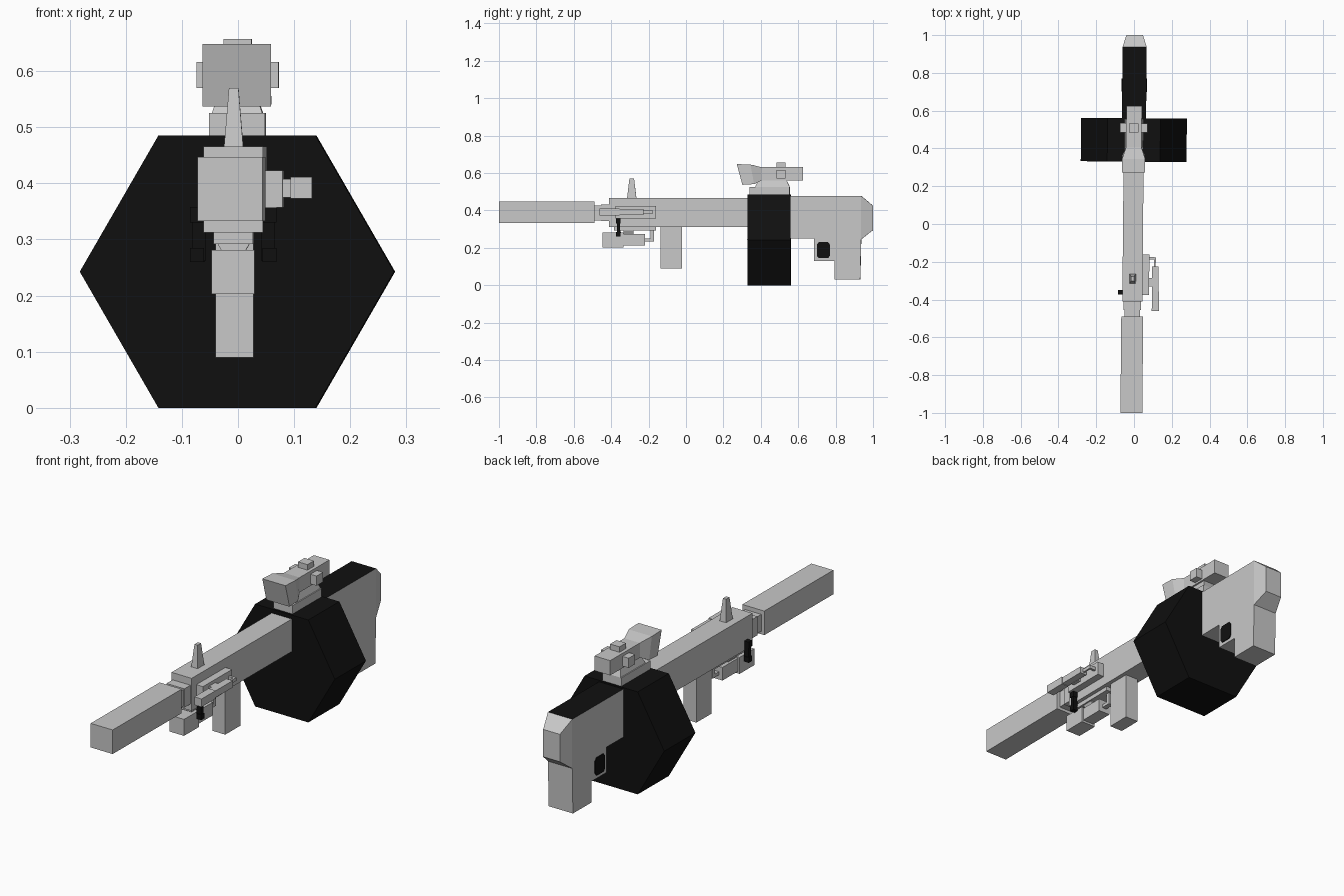
import bpy, bmesh
from math import radians
from mathutils import Matrix, Vector

cube = bpy.data.objects.get("Cube")
if cube:
    bpy.data.objects.remove(cube, do_unlink=True)


def material(name, value):
    m = bpy.data.materials.new(name)
    m.use_nodes = True
    colour = (value, value, value, 1)
    m.diffuse_color = colour
    m.node_tree.nodes["Principled BSDF"].inputs["Base Color"].default_value = colour
    return m


GREY = material("light grey", 0.58)
BLACK = material("black", 0.005)
# The whole prop is turned very slightly about z
PLACE = Matrix.Translation((-0.005, 0, 0)) @ Matrix.Rotation(-0.009, 4, "Z")


def finish(name, bm, *mats):
    bmesh.ops.recalc_face_normals(bm, faces=bm.faces)
    mesh = bpy.data.meshes.new(name)
    bm.to_mesh(mesh)
    bm.free()
    for m in mats or (GREY,):
        mesh.materials.append(m)
    obj = bpy.data.objects.new(name, mesh)
    obj.matrix_world = PLACE
    bpy.context.collection.objects.link(obj)
    return obj


def block(name, x, y, z, top=(1, 1), mat=GREY):
    """Box between limits; its top face may be scaled in x and y."""
    bm = bmesh.new()
    bmesh.ops.create_cube(bm, size=1)
    for v in bm.verts:
        if v.co.z > 0:
            v.co.x *= top[0]
            v.co.y *= top[1]
        v.co = Vector([(a + b) / 2 + c * (b - a) for (a, b), c in zip((x, y, z), v.co)])
    return finish(name, bm, mat)


def mid(h):
    return (-h, h)


def loft(name, sections):
    """Rectangular sections along y: (y top, y bottom, half width, z low, z high)."""
    bm = bmesh.new()
    rings = [[bm.verts.new(p) for p in ((-w, yb, lo), (w, yb, lo), (w, yt, hi), (-w, yt, hi))]
             for yt, yb, w, lo, hi in sections]
    bm.faces.new(rings[0])
    bm.faces.new(rings[-1])
    for a, b in zip(rings, rings[1:]):
        for i in range(4):
            j = (i + 1) % 4
            bm.faces.new((a[i], a[j], b[j], b[i]))
    return finish(name, bm)


def prism(name, outline, w, *mats, black_top=False):
    """Side outline in y and z, extruded across x."""
    bm = bmesh.new()
    face = bm.faces.new([bm.verts.new((-w, y, z)) for y, z in outline])
    new = bmesh.ops.extrude_face_region(bm, geom=[face])["geom"]
    bmesh.ops.translate(bm, vec=(2 * w, 0, 0),
                        verts=[g for g in new if isinstance(g, bmesh.types.BMVert)])
    if black_top:
        highest = max(z for _, z in outline)
        for f in bm.faces:
            if all(v.co.z > highest - 0.001 for v in f.verts):
                f.material_index = 1
    return finish(name, bm, *mats)


# Barrel, neck and receiver
block("barrel_sleeve", mid(0.058), (-1, -0.49), (0.333, 0.447))
block("barrel_neck", mid(0.042), (-0.49, -0.44), (0.347, 0.427))
block("barrel_collar", mid(0.047), (-0.455, -0.41), (0.343, 0.432))
block("receiver", mid(0.053), (-0.41, 0.6), (0.312, 0.466))
block("front_sight", mid(0.017), (-0.315, -0.265), (0.466, 0.57), top=(0.5, 0.5))
block("foregrip", mid(0.034), (-0.135, -0.022), (0.09, 0.312))

# Hexagonal drum
bm = bmesh.new()
bmesh.ops.create_cone(bm, cap_ends=True, segments=6, radius1=0.28, radius2=0.28, depth=0.23,
                      matrix=Matrix.Translation((0, 0.445, 0.2425)) @ Matrix.Rotation(radians(90), 4, "X"))
if max(v.co.x for v in bm.verts) < 0.27:
    bmesh.ops.rotate(bm, cent=(0, 0.445, 0.2425), verts=bm.verts,
                     matrix=Matrix.Rotation(radians(30), 3, "Y"))
finish("drum", bm, BLACK)

# Stock with rear grip, tapered butt and trigger
prism("stock", [(0.54, 0.478), (0.937, 0.478), (0.937, 0.245), (0.932, 0.03), (0.795, 0.03),
                (0.795, 0.13), (0.685, 0.13), (0.685, 0.25), (0.54, 0.25)],
      0.064, GREY, BLACK, black_top=True)
loft("stock_butt", [(0.937, 0.937, 0.064, 0.245, 0.478), (1.0, 1.0, 0.044, 0.295, 0.425)])
prism("trigger", [(0.71, 0.145), (0.76, 0.145), (0.771, 0.158), (0.771, 0.217),
                  (0.76, 0.23), (0.71, 0.23), (0.7, 0.217), (0.7, 0.158)], 0.068, BLACK)

# Scope on its mount
block("scope_rail", mid(0.05), (0.34, 0.555), (0.475, 0.525))
block("scope_mount", mid(0.045), (0.37, 0.555), (0.525, 0.565), top=(0.7, 0.8))
loft("scope_hood", [(0.272, 0.302, 0.061, 0.537, 0.648), (0.345, 0.365, 0.061, 0.541, 0.645),
                    (0.405, 0.405, 0.041, 0.561, 0.631)])
block("scope_body", mid(0.041), (0.405, 0.625), (0.561, 0.631))
block("scope_top_knob", mid(0.025), (0.485, 0.533), (0.631, 0.657))
block("scope_side_knobs", mid(0.073), (0.485, 0.533), (0.57, 0.616))

# Attachment below the receiver
block("lower_rail", mid(0.035), (-0.385, -0.16), (0.292, 0.313))
block("lower_bracket", mid(0.016), (-0.335, -0.28), (0.27, 0.293), top=(1.8, 1))
block("lower_lamp_head", mid(0.038), (-0.445, -0.335), (0.203, 0.281))
block("lower_lamp_body", mid(0.03), (-0.335, -0.22), (0.213, 0.275))
block("lower_switch_arm", mid(0.012), (-0.22, -0.172), (0.235, 0.25))
block("lower_switch_post", mid(0.012), (-0.19, -0.172), (0.25, 0.295))

# Attachment on the left side
block("side_rail", (0.05, 0.088), (-0.375, -0.16), (0.357, 0.423))
block("side_bracket", (0.085, 0.105), (-0.33, -0.285), (0.375, 0.408))
block("side_lamp_head", (0.103, 0.141), (-0.46, -0.355), (0.373, 0.411))
block("side_lamp_body", (0.103, 0.138), (-0.355, -0.225), (0.376, 0.408))
block("side_switch_arm", (0.113, 0.122), (-0.225, -0.178), (0.384, 0.4))
block("side_switch_post", (0.085, 0.122), (-0.187, -0.175), (0.384, 0.4))

# Black levers on both sides
for side, label in ((1, "left"), (-1, "right")):
    x = sorted((side * 0.05, side * 0.074))
    block(label + "_lever", x, (-0.369, -0.352), (0.262, 0.356), mat=BLACK)
    for end, z in (("upper", (0.33, 0.358)), ("lower", (0.26, 0.285))):
        block(f"{label}_lever_{end}_end", sorted((side * 0.052, side * 0.077)),
              (-0.373, -0.349), z, mat=BLACK)
